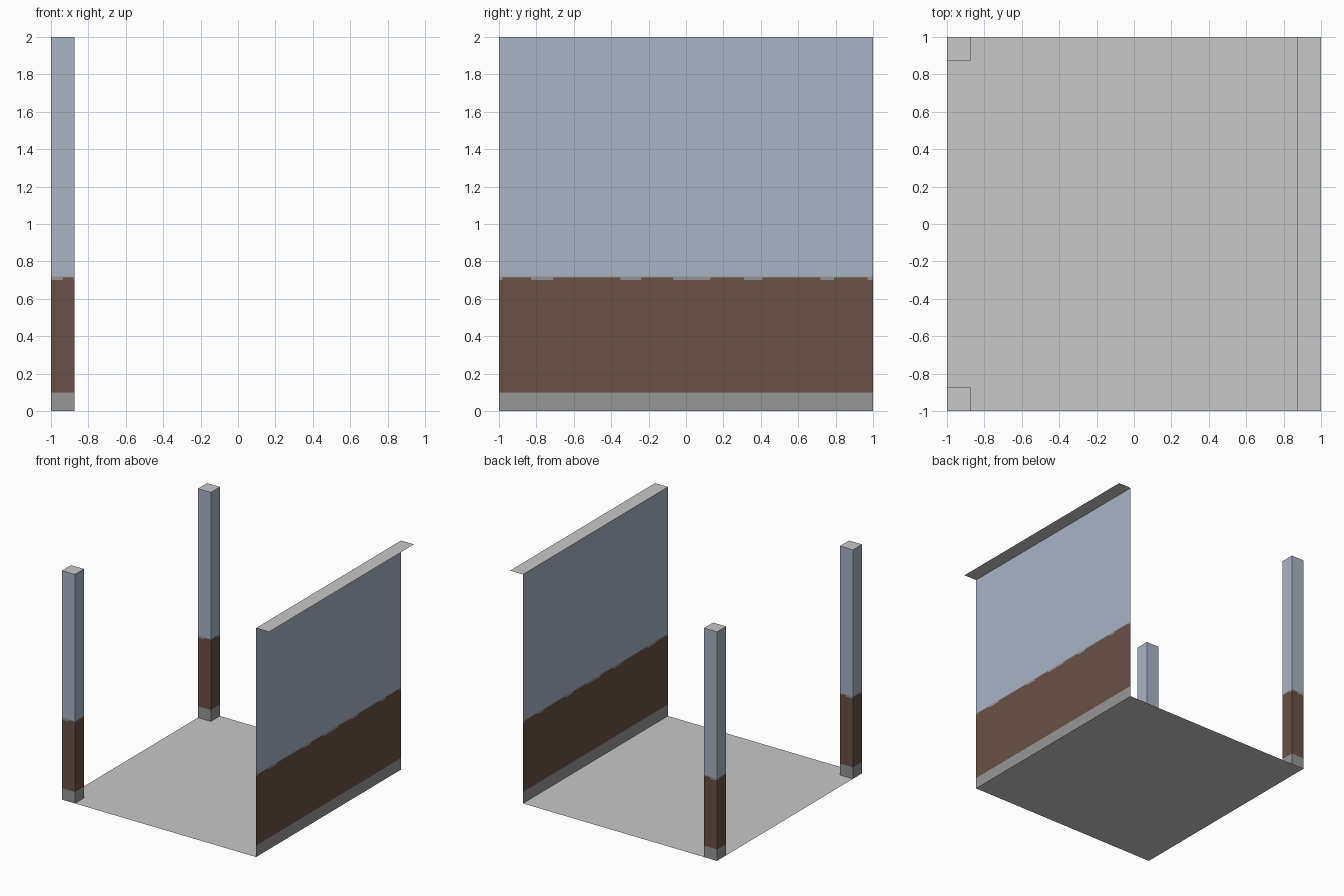
import bpy, bmesh
from mathutils import Vector

if "Cube" in bpy.data.objects:
    bpy.data.objects.remove(bpy.data.objects["Cube"])


def material(name, rgb):
    m = bpy.data.materials.new(name)
    m.diffuse_color = (*rgb, 1.0)
    m.use_nodes = True
    m.node_tree.nodes["Principled BSDF"].inputs["Base Color"].default_value = m.diffuse_color
    return m


PALE, GREY, BROWN, BLUE = range(4)
MATS = [
    material("pale_grey", (0.58, 0.58, 0.58)),
    material("mid_grey", (0.305, 0.305, 0.305)),
    material("brown", (0.144, 0.082, 0.060)),
    material("pale_blue", (0.397, 0.456, 0.558)),
]
T = 0.125            # post thickness
W = 1.0 - T          # wall position
# stretches where the brown paint rises slightly into the grey line
TEETH_Y = [(-0.98, -0.83), (-0.71, -0.35), (-0.24, -0.07),
           (0.13, 0.31), (0.41, 0.72), (0.79, 0.97)]
TEETH_X = [(-0.935, -0.88)]


def quad(bm, *pts):
    return bm.faces.new([bm.verts.new(p) for p in pts])


def cut(bm, co, no, faces):
    geom = set(faces)
    for f in faces:
        geom.update(f.edges, f.verts)
    bmesh.ops.bisect_plane(bm, geom=list(geom), plane_co=co, plane_no=no)


def paint(bm):
    """Cut upright faces into bands and colour them by height."""
    for z in (0.1, 0.7, 0.713, 0.72):
        cut(bm, (0, 0, z), (0, 0, 1), bm.faces[:])

    def tooth_row():
        return [f for f in bm.faces if 0.7 < f.calc_center_median().z < 0.713]
    for axis, teeth in ((0, TEETH_X), (1, TEETH_Y)):
        no = Vector((0, 0, 0))
        no[axis] = 1
        for t in teeth:
            for v in t:
                cut(bm, no * v, no, tooth_row())
    bm.normal_update()
    for f in bm.faces:
        c = f.calc_center_median()
        if abs(f.normal.z) > 0.5:
            f.material_index = PALE
        elif c.z < 0.1:
            f.material_index = GREY
        elif c.z < 0.7:
            f.material_index = BROWN
        elif c.z < 0.72:
            axis, teeth = (1, TEETH_Y) if abs(f.normal.x) > 0.5 else (0, TEETH_X)
            raised = c.z < 0.713 and any(a < c[axis] < b for a, b in teeth)
            f.material_index = BROWN if raised else GREY
        else:
            f.material_index = BLUE


def finish(name, bm):
    me = bpy.data.meshes.new(name)
    for m in MATS:
        me.materials.append(m)
    bm.to_mesh(me)
    bm.free()
    ob = bpy.data.objects.new(name, me)
    bpy.context.collection.objects.link(ob)
    return ob


# floor sheet and the ledge on top of the wall
for name, x0, x1, z in (("floor", -1, W, 0), ("wall_top", W, 1, 2)):
    bm = bmesh.new()
    quad(bm, (x0, -1, z), (x1, -1, z), (x1, 1, z), (x0, 1, z))
    finish(name, bm)

# side wall sheet
bm = bmesh.new()
quad(bm, (W, -1, 0), (W, 1, 0), (W, 1, 2), (W, -1, 2))
paint(bm)
finish("side_wall", bm)

# two corner posts, open at the bottom where they meet the floor
for name, y0, y1 in (("front_post", -1, -W), ("back_post", W, 1)):
    bm = bmesh.new()
    ring = [(-1, y0), (-W, y0), (-W, y1), (-1, y1)]
    for (ax, ay), (bx, by) in zip(ring, ring[1:] + ring[:1]):
        quad(bm, (ax, ay, 0), (bx, by, 0), (bx, by, 2), (ax, ay, 2))
    quad(bm, *[(x, y, 2) for x, y in ring])
    paint(bm)
    bmesh.ops.remove_doubles(bm, verts=bm.verts[:], dist=0.0001)
    finish(name, bm)
